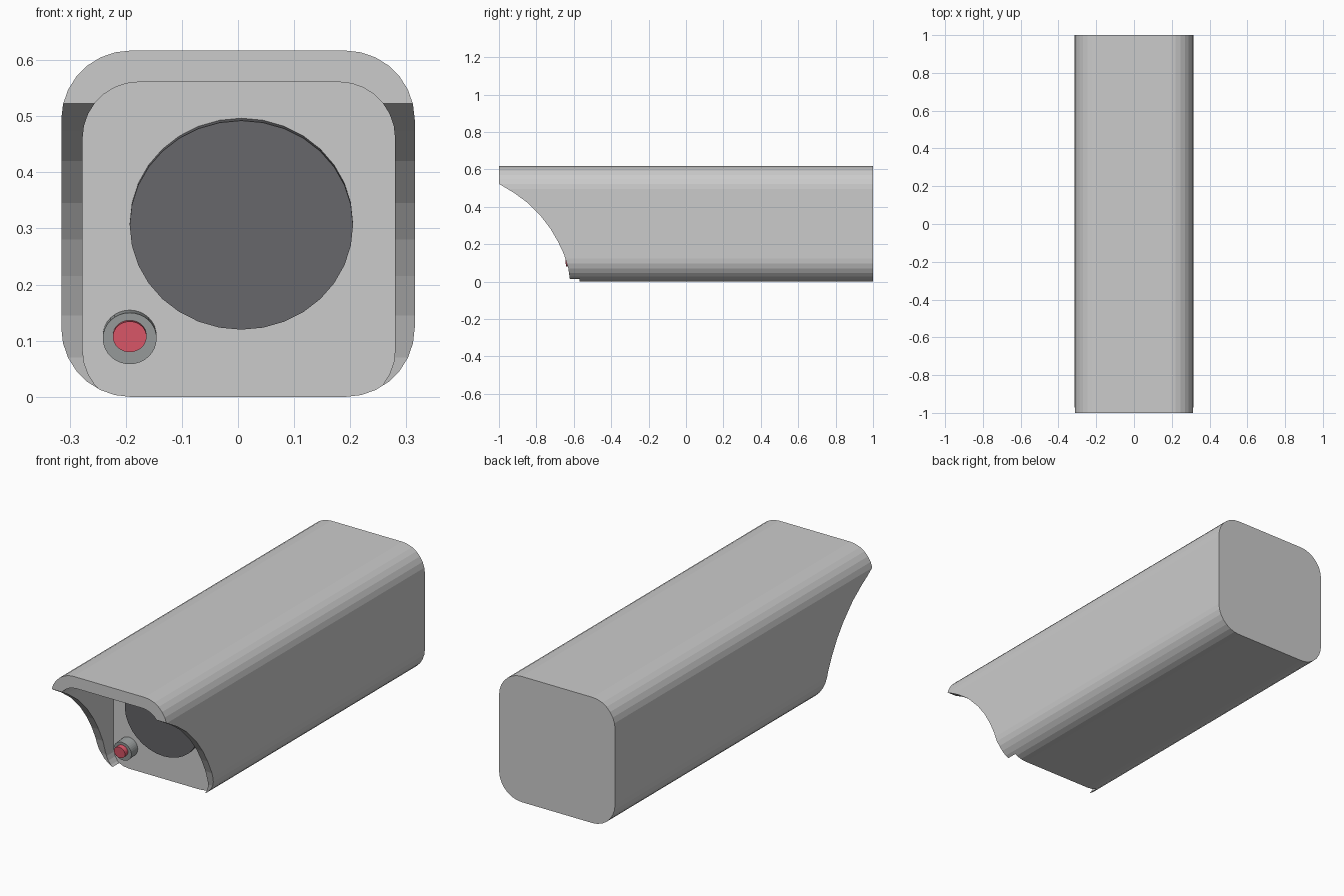
import bpy, bmesh
from math import sin, cos, pi, radians
from mathutils import Matrix

if "Cube" in bpy.data.objects:
    bpy.data.objects.remove(bpy.data.objects["Cube"])


def material(name, rgb):
    m = bpy.data.materials.new(name)
    m.diffuse_color = (*rgb, 1)
    m.use_nodes = True
    m.node_tree.nodes["Principled BSDF"].inputs["Base Color"].default_value = m.diffuse_color
    return m


def finish(name, bm, mat=None):
    bmesh.ops.recalc_face_normals(bm, faces=bm.faces)
    me = bpy.data.meshes.new(name)
    bm.to_mesh(me)
    bm.free()
    ob = bpy.data.objects.new(name, me)
    bpy.context.collection.objects.link(ob)
    if mat:
        me.materials.append(mat)
    return ob


def prism(name, start, end):
    """Closed solid between two matching outlines."""
    bm = bmesh.new()
    a = [bm.verts.new(p) for p in start]
    b = [bm.verts.new(p) for p in end]
    n = len(a)
    bm.faces.new(a)
    bm.faces.new(b)
    for i in range(n):
        bm.faces.new((a[i], a[(i + 1) % n], b[(i + 1) % n], b[i]))
    return finish(name, bm)


def rounded_rect(x0, x1, z0, z1, r, seg=7):
    pts = []
    corners = ((x1 - r, z1 - r), (x0 + r, z1 - r), (x0 + r, z0 + r), (x1 - r, z0 + r))
    for k, (cx, cz) in enumerate(corners):
        for i in range(seg + 1):
            a = (k + i / seg) * pi / 2
            pts.append((cx + r * cos(a), cz + r * sin(a)))
    return pts


def along_y(name, outline, y0, y1):
    return prism(name, [(x, y0, z) for x, z in outline], [(x, y1, z) for x, z in outline])


def round_part(name, x, z, rx, rz, front, depth, mat, tilt=5):
    """Elliptical cylinder pointing forward and slightly down."""
    bm = bmesh.new()
    bmesh.ops.create_cone(bm, cap_ends=True, segments=32, radius1=1, radius2=1, depth=depth)
    bm.transform(Matrix.Translation((x, front, z)) @ Matrix.Rotation(radians(tilt), 4, 'X')
                 @ Matrix.Translation((0, depth / 2, 0)) @ Matrix.Diagonal((rx, 1, rz, 1))
                 @ Matrix.Rotation(pi / 2, 4, 'X'))
    return finish(name, bm, mat)


def cut(target, cutter):
    mod = target.modifiers.new("cut", 'BOOLEAN')
    mod.operation = 'DIFFERENCE'
    mod.solver = 'EXACT'
    mod.object = cutter
    bpy.context.view_layer.objects.active = target
    bpy.ops.object.modifier_apply(modifier=mod.name)
    bpy.data.objects.remove(cutter)


# housing: long rounded box
housing = along_y("housing", rounded_rect(-0.315, 0.315, 0, 0.617, 0.123), -1, 1)

# front recess, open at the bottom
cut(housing, along_y("recess_cutter", rounded_rect(-0.277, 0.28, -0.016, 0.561, 0.1), -1.2, -0.57))

# curved sweep under the hood
sweep = [(-1.1, 0.578), (-1, 0.523), (-0.92, 0.475), (-0.845, 0.42), (-0.772, 0.345),
         (-0.723, 0.28), (-0.685, 0.215), (-0.652, 0.145), (-0.629, 0.07),
         (-0.619, 0.0), (-0.616, -0.1), (-1.1, -0.1)]
cut(housing, prism("sweep_cutter", [(-0.5, y, z) for y, z in sweep],
                   [(0.5, y, z) for y, z in sweep]))

# lens and indicator lamp
round_part("lens", 0.006, 0.306, 0.199, 0.187, -0.602, 0.08, material("dark_glass", (0.15, 0.15, 0.16)))
round_part("lamp_ring", -0.193, 0.104, 0.048, 0.046, -0.62, 0.07, material("lamp_grey", (0.33, 0.35, 0.35)))
round_part("lamp", -0.193, 0.107, 0.03, 0.0275, -0.644, 0.06, material("lamp_red", (0.75, 0.1, 0.15)))
